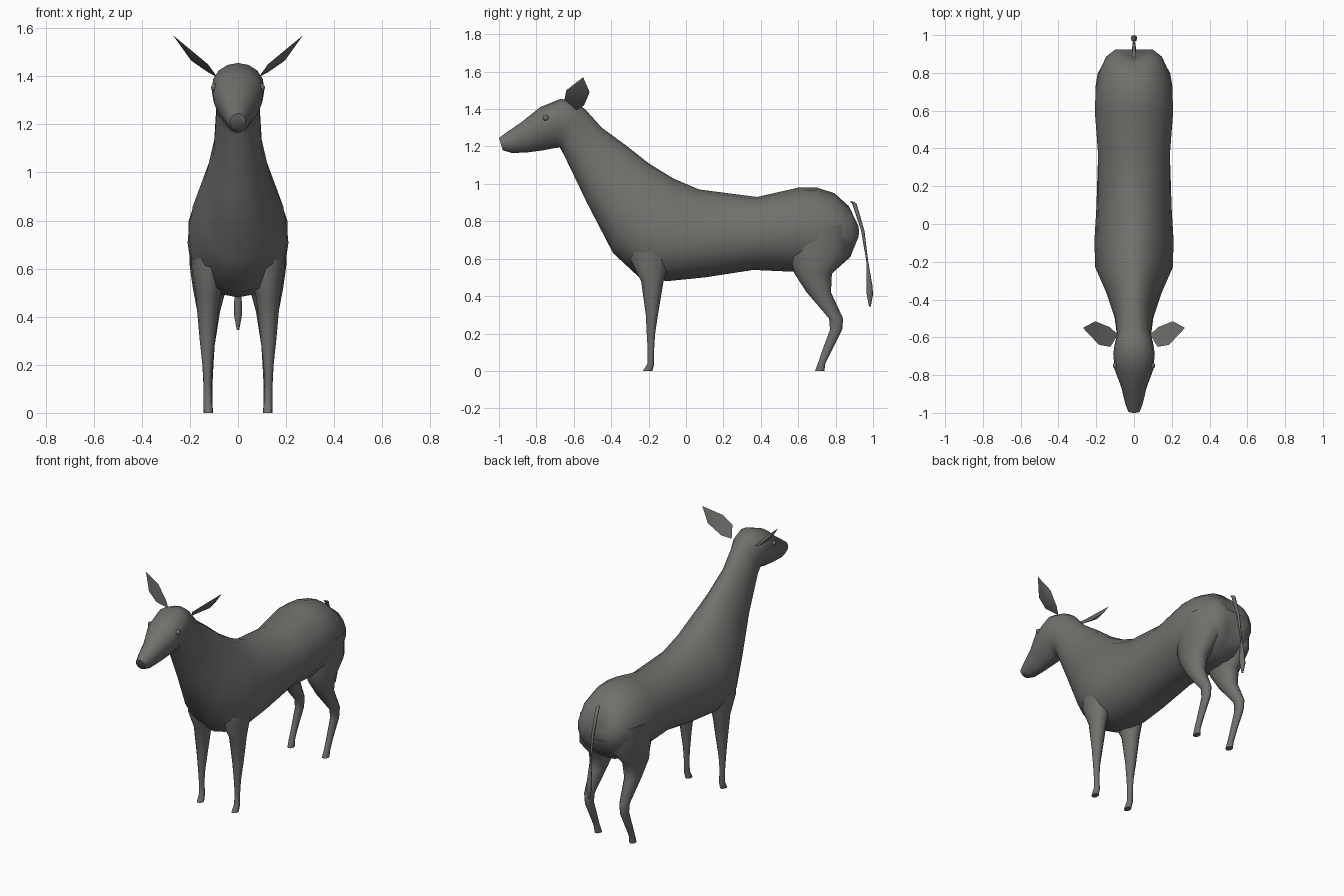
import bpy, bmesh, math
from mathutils import Vector

coat = bpy.data.materials.new("dark grey coat")
coat.diffuse_color = (0.165, 0.162, 0.152, 1)


def make(name, bm, angle=60):
    bmesh.ops.recalc_face_normals(bm, faces=bm.faces)
    me = bpy.data.meshes.new(name)
    bm.to_mesh(me)
    bm.free()
    me.materials.append(coat)
    ob = bpy.data.objects.new(name, me)
    bpy.context.collection.objects.link(ob)
    bpy.ops.object.select_all(action='DESELECT')
    ob.select_set(True)
    bpy.context.view_layer.objects.active = ob
    bpy.ops.object.shade_smooth_by_angle(angle=math.radians(angle))
    return ob


def loft(name, rings):
    """Skin a list of point rings and close both ends."""
    bm = bmesh.new()
    loops = [[bm.verts.new(p) for p in r] for r in rings]
    n = len(loops[0])
    for a, b in zip(loops, loops[1:]):
        for i in range(n):
            j = (i + 1) % n
            bm.faces.new((a[i], a[j], b[j], b[i]))
    for l in (loops[0], loops[-1]):
        bm.faces.new(l)
    return make(name, bm)


def body_ring(yt, zt, yb, zb, w, k, n=18):
    """Egg section between a top and a bottom point; k > 0 widens the top."""
    pts = []
    for i in range(n):
        a = 2 * math.pi * i / n
        t = (1 - math.cos(a)) / 2
        x = w * math.sin(a) * (1 + k * math.cos(a))
        y, z = yt + (yb - yt) * t, zt + (zb - zt) * t
        if y > 0.78:  # groove between the two haunches
            y -= 0.3 * (y - 0.78) * math.exp(-(x / 0.05) ** 2)
        pts.append((x, y, z))
    return pts


def oval(x, y0, y1, z, rx, n=12):
    yc, ry = (y0 + y1) / 2, (y1 - y0) / 2
    return [(x + rx * math.cos(2 * math.pi * i / n),
             yc + ry * math.sin(2 * math.pi * i / n), z) for i in range(n)]


# Torso, neck and head: top y, top z, bottom y, bottom z, half width, skew
loft("body_neck_and_head", [body_ring(*r) for r in (
    (0.925, 0.80, 0.925, 0.69, 0.10, 0),
    (0.88, 0.89, 0.89, 0.60, 0.15, 0),
    (0.80, 0.95, 0.81, 0.54, 0.187, 0),
    (0.70, 0.98, 0.70, 0.52, 0.207, 0),
    (0.60, 0.98, 0.58, 0.53, 0.21, 0),
    (0.38, 0.93, 0.36, 0.54, 0.193, 0),
    (0.07, 0.97, 0.10, 0.50, 0.197, -0.15),
    (-0.07, 1.03, -0.10, 0.48, 0.205, -0.22),
    (-0.20, 1.11, -0.25, 0.50, 0.20, -0.25),
    (-0.32, 1.205, -0.39, 0.63, 0.145, -0.2),
    (-0.45, 1.30, -0.53, 0.90, 0.102, -0.1),
    (-0.54, 1.40, -0.65, 1.15, 0.09, 0),
    (-0.59, 1.435, -0.675, 1.195, 0.10, 0.1),
    (-0.67, 1.455, -0.71, 1.19, 0.108, 0.2),
    (-0.78, 1.41, -0.76, 1.18, 0.10, 0.2),
    (-0.88, 1.33, -0.85, 1.168, 0.066, 0.1),
    (-0.96, 1.275, -0.93, 1.165, 0.048, 0),
    (-1.0, 1.245, -0.98, 1.18, 0.032, 0))])

# Legs: x centre, front y, back y, z, half width
front = ((0.115, -0.28, -0.05, 0.75, 0.088), (0.118, -0.30, -0.08, 0.60, 0.075),
         (0.125, -0.24, -0.12, 0.48, 0.050), (0.127, -0.215, -0.15, 0.30, 0.032),
         (0.127, -0.21, -0.165, 0.20, 0.021), (0.127, -0.205, -0.17, 0.12, 0.016),
         (0.125, -0.205, -0.17, 0.04, 0.018), (0.123, -0.23, -0.18, 0.0, 0.019))
hind = ((0.105, 0.56, 0.88, 0.78, 0.10), (0.11, 0.55, 0.88, 0.62, 0.092),
        (0.118, 0.58, 0.78, 0.52, 0.070), (0.122, 0.645, 0.775, 0.42, 0.047),
        (0.125, 0.765, 0.84, 0.28, 0.028), (0.125, 0.77, 0.835, 0.22, 0.024),
        (0.125, 0.725, 0.775, 0.10, 0.018), (0.125, 0.705, 0.745, 0.04, 0.018),
        (0.123, 0.69, 0.74, 0.0, 0.020))

for side, s in (("right", 1), ("left", -1)):
    for part, rows in (("front_leg", front), ("hind_leg", hind)):
        loft(f"{part}_{side}", [oval(s * x, a, b, z, r) for x, a, b, z, r in rows])

    # Cupped leaf-shaped ear
    bm = bmesh.new()
    rim = [bm.verts.new((s * x, y, z)) for x, y, z in (
        (0.085, -0.585, 1.395), (0.125, -0.65, 1.45), (0.185, -0.64, 1.50),
        (0.27, -0.55, 1.57), (0.205, -0.515, 1.49), (0.13, -0.545, 1.42))]
    for x, y, z in ((0.195, -0.57, 1.465), (0.18, -0.575, 1.475)):
        mid = bm.verts.new((s * x, y, z))
        for i in range(6):
            bm.faces.new((rim[i], rim[(i + 1) % 6], mid))
    make(f"ear_{side}", bm, 40)

    # Eye
    bm = bmesh.new()
    bmesh.ops.create_uvsphere(bm, u_segments=10, v_segments=6, radius=0.016)
    bmesh.ops.translate(bm, verts=bm.verts, vec=Vector((s * 0.097, -0.75, 1.353)))
    make(f"eye_{side}", bm)

# Tail with tuft: y, z, radius
loft("tail", [oval(0, y - r, y + r, z, r, 8) for y, z, r in (
    (0.885, 0.905, 0.009), (0.90, 0.895, 0.012), (0.945, 0.75, 0.009), (0.97, 0.58, 0.005),
    (0.98, 0.46, 0.016), (0.983, 0.41, 0.017), (0.983, 0.345, 0.005))])
